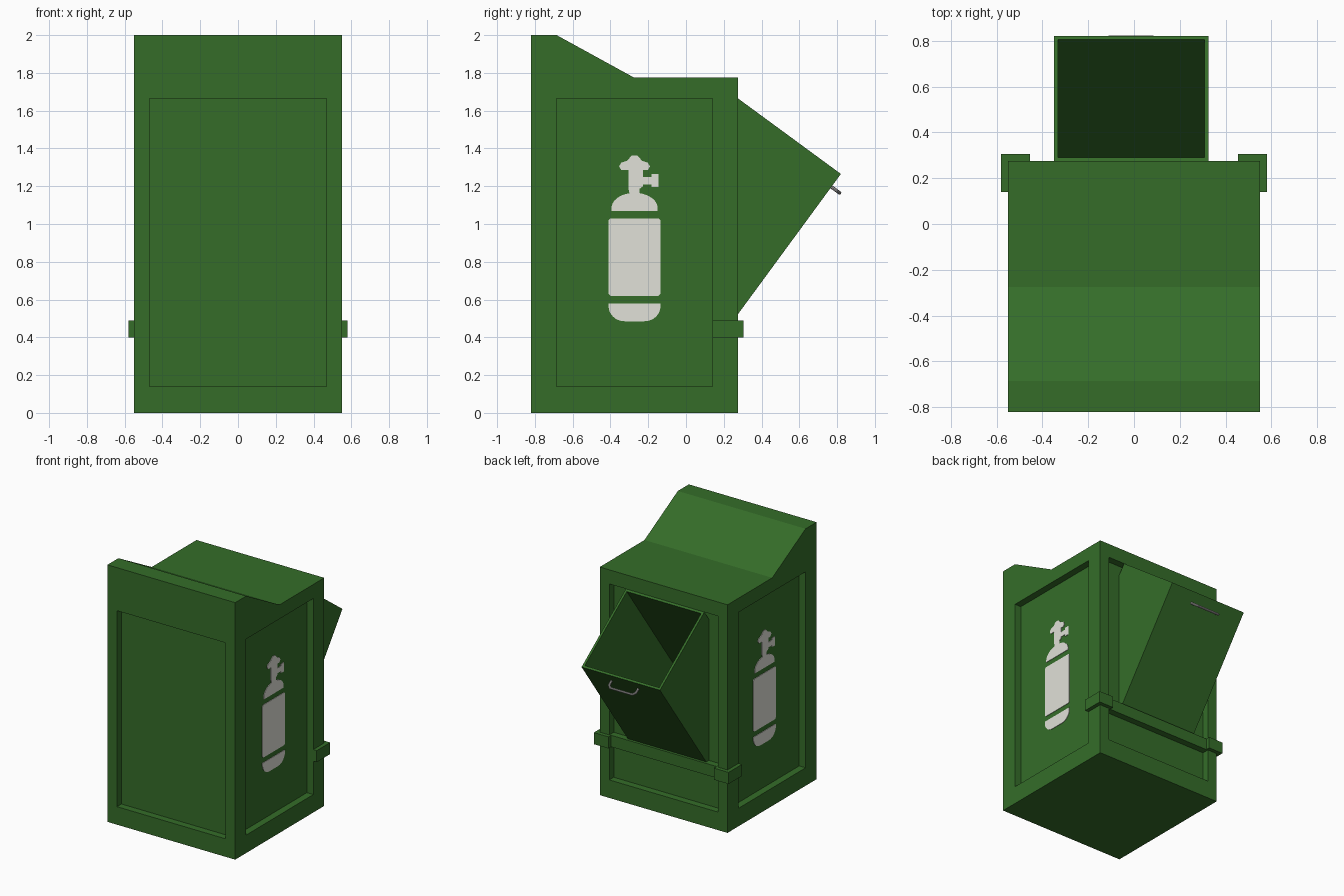
import bpy, bmesh, math
from mathutils import Vector

if "Cube" in bpy.data.objects:
    bpy.data.objects.remove(bpy.data.objects["Cube"])


def material(name, rgb):
    m = bpy.data.materials.new(name)
    m.diffuse_color = (*rgb, 1)
    m.use_nodes = True
    m.node_tree.nodes["Principled BSDF"].inputs["Base Color"].default_value = m.diffuse_color
    return m


GREEN = material("green_paint", (0.035, 0.152, 0.022))
PALE = material("pale_grey_paint", (0.75, 0.75, 0.69))
METAL = material("handle_metal", (0.45, 0.44, 0.43))


def finish(name, bm, mat):
    bmesh.ops.recalc_face_normals(bm, faces=bm.faces)
    me = bpy.data.meshes.new(name)
    bm.to_mesh(me)
    bm.free()
    me.materials.append(mat)
    ob = bpy.data.objects.new(name, me)
    bpy.context.collection.objects.link(ob)
    return ob


def prism_bm(profile, x0, x1):
    """Extrude a (y, z) outline from x0 to x1."""
    bm = bmesh.new()
    f = bm.faces.new([bm.verts.new((x0, y, z)) for y, z in profile])
    r = bmesh.ops.extrude_face_region(bm, geom=[f], use_keep_orig=True)
    vs = [g for g in r["geom"] if isinstance(g, bmesh.types.BMVert)]
    bmesh.ops.translate(bm, verts=vs, vec=(x1 - x0, 0, 0))
    return bm


def prism(name, profile, x0, x1, mat=GREEN):
    return finish(name, prism_bm(profile, x0, x1), mat)


def box(name, x0, x1, y0, y1, z0, z1):
    return prism(name, [(y0, z0), (y1, z0), (y1, z1), (y0, z1)], x0, x1)


def cut(target, cutter):
    cutter.hide_render = True
    mod = target.modifiers.new("cut", "BOOLEAN")
    mod.operation = "DIFFERENCE"
    mod.solver = "EXACT"
    mod.object = cutter
    bpy.context.view_layer.objects.active = target
    bpy.ops.object.modifier_apply(modifier=mod.name)
    bpy.data.objects.remove(cutter)


# Tilted chute frame: A runs across the opening, D runs down into the cabinet
TOP = Vector((0.275, 1.665))
A = Vector((0.545, -0.40)).normalized()
D = Vector((A.y, -A.x))
SPAN, LENGTH, WALL = 0.676, 1.05, 0.025
CX0, CX1 = -0.35, 0.325


def chute_outline(shrink=0.0):
    a0, a1, d1 = shrink, SPAN - shrink, LENGTH - shrink
    return [TOP + A * a + D * d for a, d in ((a0, 0), (a1, 0), (a1, d1), (a0, d1))]


# Cabinet body with recessed panels on all four sides
body = prism("cabinet_body", [(-0.82, 0), (0.275, 0), (0.275, 1.775),
                              (-0.275, 1.775), (-0.685, 2.0), (-0.82, 2.0)], -0.55, 0.55)
Z0, Z1 = 0.14, 1.665
cut(body, box("cutter", -0.468, 0.468, -0.95, -0.765, Z0, Z1))
cut(body, box("cutter", -0.468, 0.468, 0.22, 0.4, Z0, Z1))
for x0, x1 in ((0.495, 0.7), (-0.7, -0.495)):
    cut(body, box("cutter", x0, x1, -0.685, 0.14, Z0, Z1))
cut(body, prism("cutter", chute_outline(0.006), CX0 + 0.006, CX1 - 0.006))

# Tilted open chute
bm = prism_bm(chute_outline(), CX0, CX1)
bmesh.ops.recalc_face_normals(bm, faces=bm.faces)
up = Vector((0, -D.x, -D.y))
bm.normal_update()
mouth = max(bm.faces, key=lambda f: f.normal.dot(up))
bmesh.ops.inset_region(bm, faces=[mouth], thickness=WALL)
r = bmesh.ops.extrude_face_region(bm, geom=[mouth])
vs = [g for g in r["geom"] if isinstance(g, bmesh.types.BMVert)]
bmesh.ops.translate(bm, verts=vs, vec=-up * (LENGTH - WALL))
if mouth.is_valid:
    bmesh.ops.delete(bm, geom=[mouth], context="FACES_ONLY")
finish("chute", bm, GREEN)

# Pull handle on the chute's outer panel
cu = bpy.data.curves.new("chute_handle", "CURVE")
cu.dimensions = "3D"
cu.bevel_depth = 0.009
cu.bevel_resolution = 2
cu.use_fill_caps = True
sp = cu.splines.new("POLY")
path = [(-0.115, -0.005), (-0.115, 0.035), (-0.095, 0.055),
        (0.095, 0.055), (0.115, 0.035), (0.115, -0.005)]
sp.points.add(len(path) - 1)
base = TOP + A * SPAN + D * 0.085
for p, (x, out) in zip(sp.points, path):
    q = base + A * out
    p.co = (x - 0.0125, q.x, q.y, 1)
cu.materials.append(METAL)
handle = bpy.data.objects.new("chute_handle", cu)
bpy.context.collection.objects.link(handle)
bpy.ops.object.select_all(action="DESELECT")
handle.select_set(True)
bpy.context.view_layer.objects.active = handle
bpy.ops.object.convert(target="MESH")
bpy.ops.object.shade_smooth_by_angle()

# Retaining bar across the back with corner brackets
box("back_bar", -0.475, 0.475, 0.215, 0.272, 0.40, 0.49)
for s, side in ((1, "right"), (-1, "left")):
    bm = bmesh.new()
    outline = [(0.545, 0.14), (0.58, 0.14), (0.58, 0.305),
               (0.455, 0.305), (0.455, 0.265), (0.545, 0.265)]
    f = bm.faces.new([bm.verts.new((s * x, y, 0.40)) for x, y in outline])
    r = bmesh.ops.extrude_face_region(bm, geom=[f], use_keep_orig=True)
    vs = [g for g in r["geom"] if isinstance(g, bmesh.types.BMVert)]
    bmesh.ops.translate(bm, verts=vs, vec=(0, 0, 0.09))
    finish("corner_bracket_" + side, bm, GREEN)


# Painted gas bottle on each side, offsets are from the panel centre
def arc(cy, cz, ry, rz, a0, a1, n=8):
    return [(cy + ry * math.cos(math.radians(a0 + (a1 - a0) * i / n)),
             cz + rz * math.sin(math.radians(a0 + (a1 - a0) * i / n))) for i in range(n + 1)]


W = 0.1375
barrel = [(-W, 0.63), (-W + .01, 0.62), (W - .01, 0.62), (W, 0.63),
          (W, 1.02), (W - .01, 1.03), (-W + .01, 1.03), (-W, 1.02)]
foot = ([(W, 0.58), (-W, 0.58)] + arc(-W + .085, 0.565, .085, .08, 180, 270)
        + arc(W - .085, 0.565, .085, .08, 270, 360))
shoulder = ([(-0.122, 1.07), (0.122, 1.07)] + arc(0.0, 1.085, 0.122, 0.08, 0, 78)
            + arc(0.0, 1.085, 0.122, 0.08, 102, 180))
valve = [(-0.025, 1.155), (0.025, 1.155), (0.025, 1.185), (0.045, 1.2), (0.045, 1.21),
         (0.09, 1.21), (0.09, 1.195), (0.127, 1.195), (0.127, 1.265), (0.09, 1.265),
         (0.09, 1.25), (0.045, 1.25), (0.045, 1.285), (0.07, 1.285), (0.082, 1.305),
         (0.07, 1.325), (0.04, 1.335), (0.015, 1.362), (-0.015, 1.362), (-0.04, 1.335),
         (-0.07, 1.325), (-0.082, 1.305), (-0.07, 1.285), (-0.032, 1.285),
         (-0.032, 1.185)]
for s, side, cy in ((1, "right", -0.2725), (-1, "left", -0.255)):
    for part, shape in (("barrel", barrel), ("foot", foot),
                        ("shoulder", shoulder), ("valve", valve)):
        prism(f"painted_bottle_{part}_{side}", [(cy + s * y, z) for y, z in shape],
              s * 0.493, s * 0.499, PALE)
